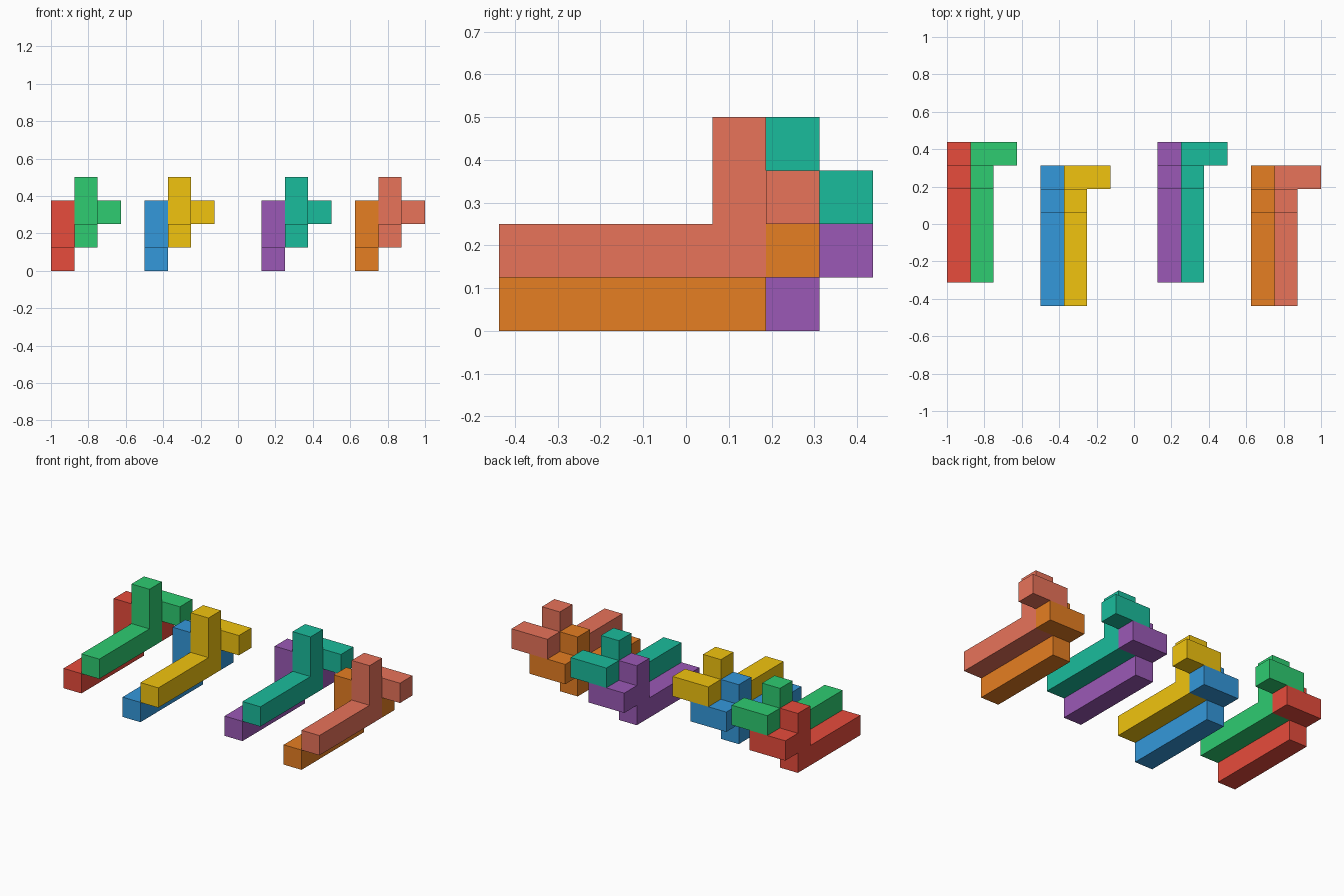
import bpy, bmesh
from mathutils import Vector

if "Cube" in bpy.data.objects:
    bpy.data.objects.remove(bpy.data.objects["Cube"])

U = 0.125  # edge of one cube cell

# Cells of one puzzle piece: long foot, upright at its end, side arm behind
CELLS = {(0, y, 0) for y in range(5)} | {(0, 4, 1), (0, 4, 2), (0, 5, 1), (1, 5, 1)}


def linear(hex_code):
    vals = [int(hex_code[i:i + 2], 16) / 255 for i in (0, 2, 4)]
    return [c / 12.92 if c <= 0.04045 else ((c + 0.055) / 1.055) ** 2.4 for c in vals] + [1]


def piece(name, corner, color):
    bm = bmesh.new()
    # Outer skin only: a square wherever a cell has no neighbour
    for cell in CELLS:
        for axis in range(3):
            for sign in (-1, 1):
                near = list(cell)
                near[axis] += sign
                if tuple(near) in CELLS:
                    continue
                n, a, b = Vector(), Vector(), Vector()
                n[axis], a[(axis + 1) % 3], b[(axis + 2) % 3] = sign, sign, 1
                mid = Vector(cell) + Vector((0.5, 0.5, 0.5)) + n / 2
                corners = ((-1, -1), (1, -1), (1, 1), (-1, 1))
                bm.faces.new([bm.verts.new((mid + a * i / 2 + b * j / 2) * U)
                              for i, j in corners])
    bmesh.ops.remove_doubles(bm, verts=bm.verts, dist=1e-4)
    # Merge coplanar squares into clean flat faces
    bmesh.ops.dissolve_limit(bm, angle_limit=0.01, verts=bm.verts, edges=bm.edges)
    bmesh.ops.recalc_face_normals(bm, faces=bm.faces)
    mesh = bpy.data.meshes.new(name)
    bm.to_mesh(mesh)
    bm.free()
    mat = bpy.data.materials.new(name + "_color")
    mat.diffuse_color = linear(color)
    mat.use_nodes = True
    mat.node_tree.nodes["Principled BSDF"].inputs["Base Color"].default_value = mat.diffuse_color
    mesh.materials.append(mat)
    obj = bpy.data.objects.new(name, mesh)
    obj.location = corner
    bpy.context.collection.objects.link(obj)


# Four nested pairs: x, y, then lower and upper piece
PAIRS = [
    (-1.0, -0.3125, ("red", "e74c3c"), ("green", "2ecc71")),
    (-0.5, -0.4375, ("blue", "3498db"), ("yellow", "f1c40f")),
    (0.125, -0.3125, ("purple", "9b59b6"), ("teal", "1abc9c")),
    (0.625, -0.4375, ("orange", "e67e22"), ("salmon", "e8735a")),
]
for x, y, lower, upper in PAIRS:
    piece(lower[0] + "_lower_piece", (x, y, 0), lower[1])
    piece(upper[0] + "_upper_piece", (x + U, y, U), upper[1])
